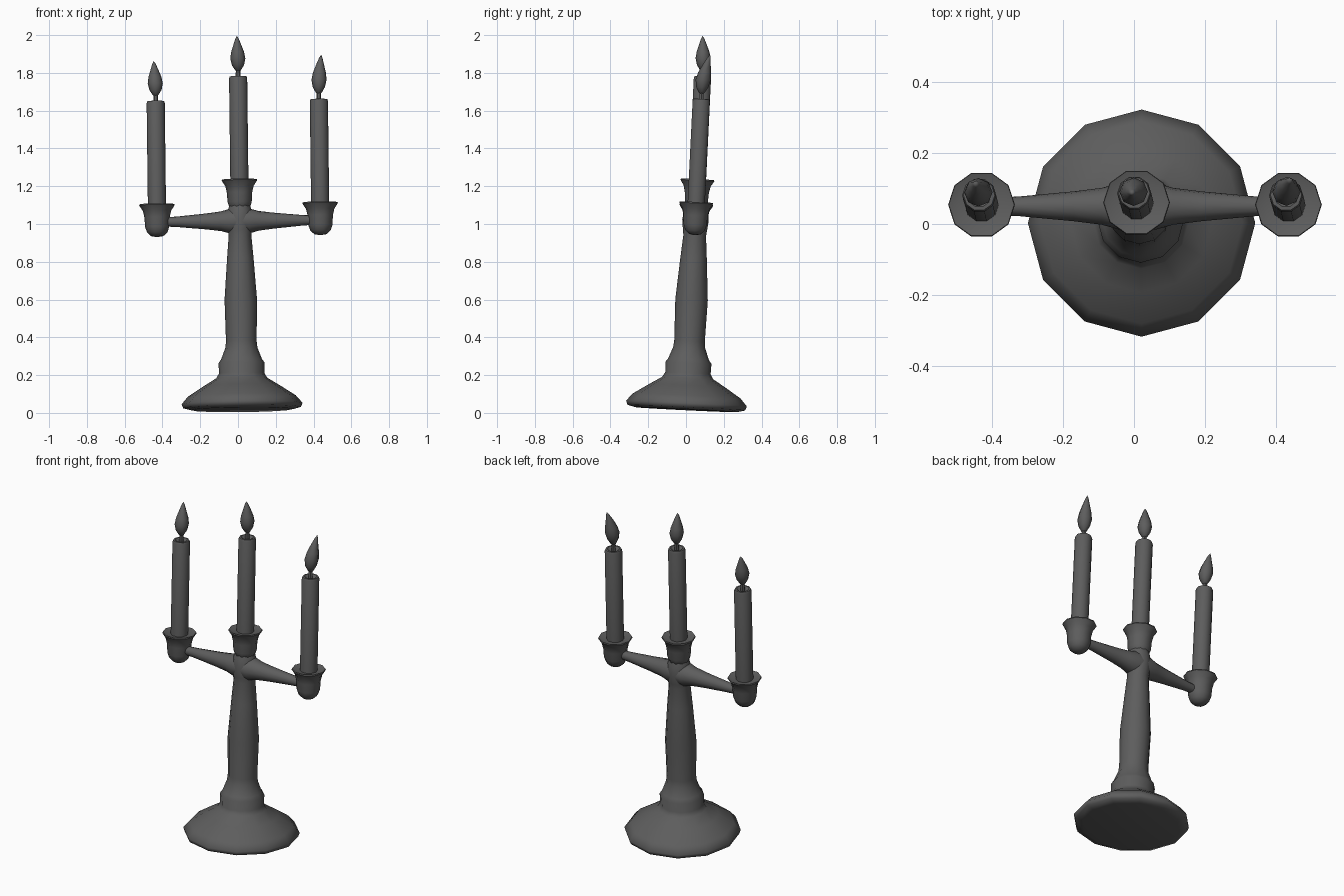
import bpy, bmesh
from math import sin, cos, pi
from mathutils import Matrix, Vector

if "Cube" in bpy.data.objects:
    bpy.data.objects.remove(bpy.data.objects["Cube"])

# The whole piece leans slightly back and to the left
LEAN = (Matrix.Translation((0.022, 0, 0))
        @ Matrix.Rotation(-0.012, 4, 'Y') @ Matrix.Rotation(-0.049, 4, 'X'))

# Dark iron grey for every part
IRON = bpy.data.materials.new("dark_iron")
IRON.diffuse_color = (0.11, 0.11, 0.11, 1)
IRON.use_nodes = True
IRON.node_tree.nodes["Principled BSDF"].inputs["Base Color"].default_value = IRON.diffuse_color


def lathe(name, profile, sides, place=Matrix(), bend=(0, 0), angle=40):
    """Turn (radius, height) points round z; bend drifts the top sideways."""
    bm = bmesh.new()
    z0, z1 = profile[0][1], max(p[1] for p in profile)
    rings = []
    for r, z in profile:
        t = ((z - z0) / (z1 - z0)) ** 2
        c = Vector((bend[0] * t, bend[1] * t, z))
        if r == 0:
            rings.append([bm.verts.new(c)])
        else:
            rings.append([bm.verts.new(c + Vector((r * cos(2 * pi * i / sides),
                                                   r * sin(2 * pi * i / sides), 0)))
                          for i in range(sides)])
    for a, b in zip(rings, rings[1:]):
        for i in range(sides):
            j = (i + 1) % sides
            if len(a) == 1:
                bm.faces.new((a[0], b[j], b[i]))
            elif len(b) == 1:
                bm.faces.new((a[i], a[j], b[0]))
            else:
                bm.faces.new((a[i], a[j], b[j], b[i]))
    bmesh.ops.recalc_face_normals(bm, faces=bm.faces)
    bm.transform(LEAN @ place)
    mesh = bpy.data.meshes.new(name)
    bm.to_mesh(mesh)
    bm.free()
    mesh.materials.append(IRON)
    ob = bpy.data.objects.new(name, mesh)
    bpy.context.collection.objects.link(ob)
    bpy.ops.object.select_all(action='DESELECT')
    ob.select_set(True)
    bpy.context.view_layer.objects.active = ob
    bpy.ops.object.shade_smooth_by_angle(angle=angle * pi / 180)
    return ob


# Base and stem in one turned piece
lathe("base_and_stem", [
    (0, 0.016), (0.27, 0.017), (0.312, 0.028), (0.32, 0.05), (0.285, 0.09), (0.20, 0.145),
    (0.135, 0.185), (0.12, 0.21), (0.122, 0.265), (0.108, 0.285), (0.085, 0.345),
    (0.081, 0.38), (0.086, 0.60), (0.07, 0.82), (0.06, 0.94), (0.064, 0.97),
    (0.07, 1.02), (0.064, 1.07), (0.055, 1.10), (0, 1.10)], 12, angle=60)

# Cross arm, tapering from the stem to the outer cups
half = [(0.024, 0.40), (0.028, 0.33), (0.042, 0.18), (0.052, 0.10), (0.066, 0.05)]
arm = [(0, -0.40)] + [(r, -x) for r, x in half] + half[::-1] + [(0, 0.40)]
lathe("cross_arm", arm, 12,
      Matrix.Translation((0, 0, 1.017)) @ Matrix.Rotation(pi / 2, 4, 'Y'))

# Cup, candle and flame shapes, heights measured from the cup rim
cup = [(0, -0.175), (0.032, -0.17), (0.054, -0.15), (0.064, -0.12), (0.067, -0.07),
       (0.075, -0.035), (0.094, -0.006), (0.092, 0), (0.07, -0.008), (0, -0.012)]
candle = [(0, -0.06), (0.048, -0.06), (0.048, 0.535), (0.044, 0.546), (0.034, 0.547),
          (0.024, 0.535), (0, 0.53)]
wick = [(0, 0.52), (0.013, 0.52), (0.012, 0.585), (0, 0.585)]
flame = [(0, 0), (0.015, 0.008), (0.032, 0.035), (0.04, 0.07), (0.034, 0.105),
         (0.02, 0.145), (0.009, 0.175), (0, 0.19)]

# Left, middle and right candle: x, rim height, flame height scale, flame bend
for side, x, z, s, bend in (("left", -0.438, 1.112, 1.0, (-0.008, 0.025)),
                            ("middle", 0, 1.238, 1.0, (-0.004, -0.01)),
                            ("right", 0.426, 1.112, 1.12, (0.015, 0.035))):
    at = Matrix.Translation((x, 0, z))
    lathe(side + "_cup", cup, 10, at)
    lathe(side + "_candle", candle, 10, at)
    lathe(side + "_wick", wick, 6, at)
    lathe(side + "_flame", flame, 8,
          at @ Matrix.Translation((0, 0, 0.57)) @ Matrix.Diagonal((1, 1, s, 1)),
          bend, 60)
